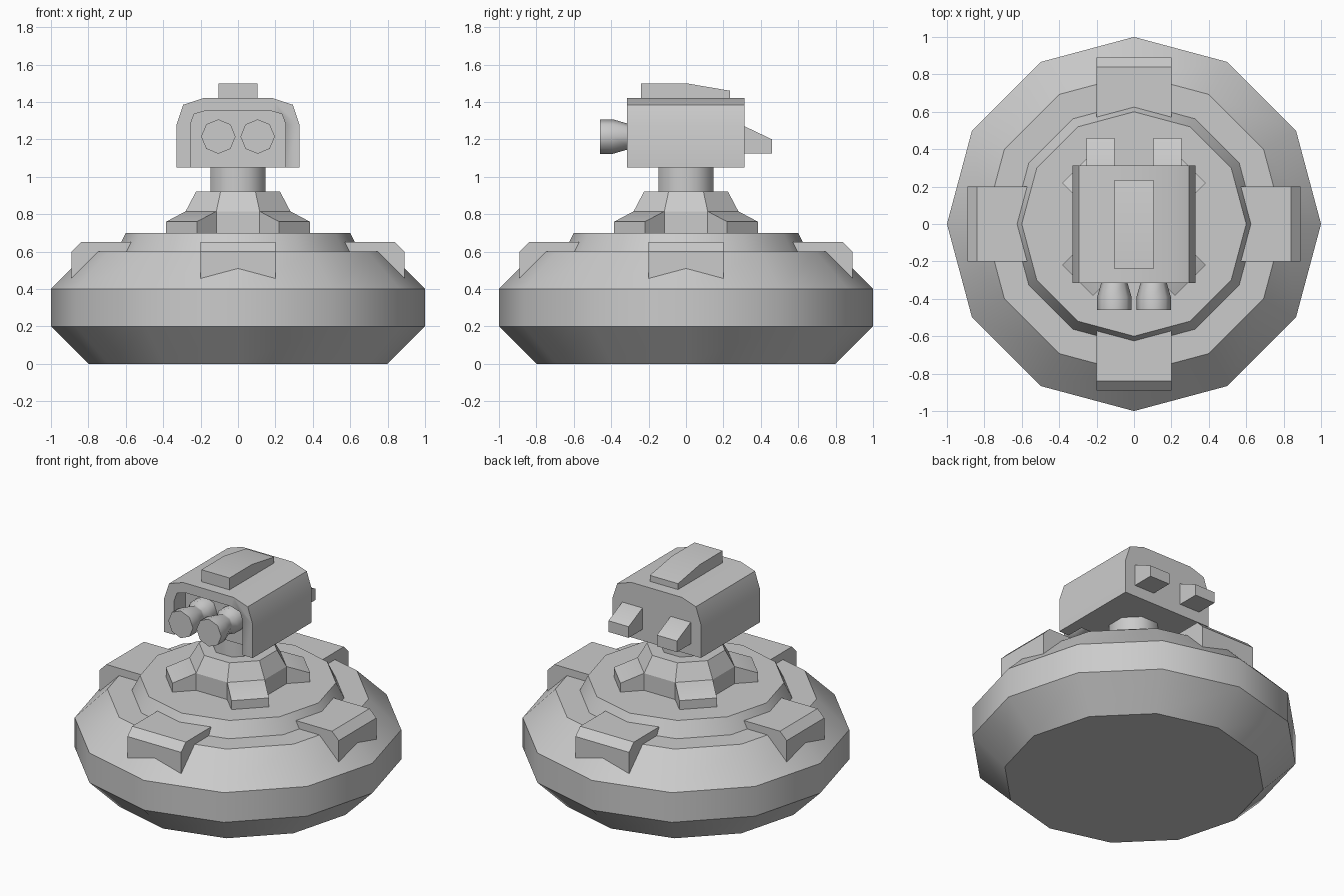
import bpy, bmesh
from math import sin, cos, pi, radians
from mathutils import Matrix

if "Cube" in bpy.data.objects:
    bpy.data.objects.remove(bpy.data.objects["Cube"])


def finish(name, bm, matrix=None, angle=35):
    if matrix is not None:
        bm.transform(matrix)
    bmesh.ops.recalc_face_normals(bm, faces=bm.faces)
    me = bpy.data.meshes.new(name)
    bm.to_mesh(me)
    bm.free()
    me.shade_smooth()
    me.set_sharp_from_angle(angle=radians(angle))
    ob = bpy.data.objects.new(name, me)
    bpy.context.collection.objects.link(ob)
    return ob


def turned(name, profile, sides, phase=0.0, matrix=None, angle=35):
    """Stack of (radius, z) rings with capped ends."""
    bm = bmesh.new()
    rings = [[bm.verts.new((r * cos(phase + 2 * pi * i / sides),
                            r * sin(phase + 2 * pi * i / sides), z))
              for i in range(sides)] for r, z in profile]
    for a, b in zip(rings, rings[1:]):
        for i in range(sides):
            j = (i + 1) % sides
            bm.faces.new((a[i], a[j], b[j], b[i]))
    bm.faces.new(rings[0])
    bm.faces.new(rings[-1])
    return finish(name, bm, matrix, angle)


def prism(name, profile, lo, hi, matrix=None):
    """Outline in (x, z) extruded along y from lo to hi."""
    bm = bmesh.new()
    face = bm.faces.new([bm.verts.new((x, lo, z)) for x, z in profile])
    ext = bmesh.ops.extrude_face_region(bm, geom=[face])["geom"]
    moved = [v for v in ext if isinstance(v, bmesh.types.BMVert)]
    bmesh.ops.translate(bm, verts=moved, vec=(0, hi - lo, 0))
    return finish(name, bm, matrix)


def spin(deg):
    return Matrix.Rotation(radians(deg), 4, 'Z')


def arch(half):
    return half + [(-x, z) for x, z in reversed(half)]


# Twelve-sided base with raised deck
turned("base", [(.8, 0), (1, .2), (1, .4), (.8, .6), (.65, .6), (.6, .7)], 12)

# Four pads on the base rim and four diagonal braces on the hub
for k in range(4):
    prism(f"rim_pad_{k + 1}",
          [(.5, .45), (.89, .45), (.89, .6), (.84, .65), (.5, .65)],
          -.2, .2, spin(90 * k))
    prism(f"hub_brace_{k + 1}",
          [(.2, .69), (.427, .69), (.427, .76), (.28, .815), (.2, .815)],
          -.116, .116, spin(45 + 90 * k))

# Octagonal hub and neck (radii given to the flats)
flat = 1 / cos(pi / 8)
turned("hub", [(.28 * flat, .69), (.28 * flat, .815), (.225 * flat, .92)], 8, pi / 8, angle=25)
turned("neck", [(.147 * flat, .9), (.147 * flat, 1.07)], 8, pi / 8, angle=46)

# Arched head with a recess open at the front and bottom
head = prism("head", arch([(.33, 1.05), (.33, 1.275), (.293, 1.385), (.187, 1.42)]), -.315, .313)
cutter = prism("recess_cutter", arch([(.255, 1.0), (.255, 1.28), (.235, 1.335), (.165, 1.355)]),
               -.4, -.195)
cutter.hide_render = True
cutter.hide_viewport = True
cutter.display_type = 'WIRE'
cut = head.modifiers.new("recess", 'BOOLEAN')
cut.operation = 'DIFFERENCE'
cut.solver = 'EXACT'
cut.object = cutter

# Side-view outlines run along y, so turn the prism a quarter
quarter = spin(90)
prism("top_fin", [(-.24, 1.41), (-.24, 1.5), (0, 1.5), (.235, 1.46), (.235, 1.41)],
      -.105, .105, quarter)

# Mirrored pairs: barrels in front, lugs behind
for side, s in (("left", -1), ("right", 1)):
    turned(f"barrel_{side}",
           [(.085, .18), (.085, .27), (.067, .30), (.07, .315), (.092, .39), (.092, .46)], 8,
           matrix=Matrix.Translation((s * .105, 0, 1.215)) @ Matrix.Rotation(pi / 2, 4, 'X'),
           angle=46)
    prism(f"rear_lug_{side}", [(.3, 1.125), (.46, 1.125), (.46, 1.2), (.313, 1.27), (.3, 1.27)],
          -.075, .075, Matrix.Translation((s * .18, 0, 0)) @ quarter)
